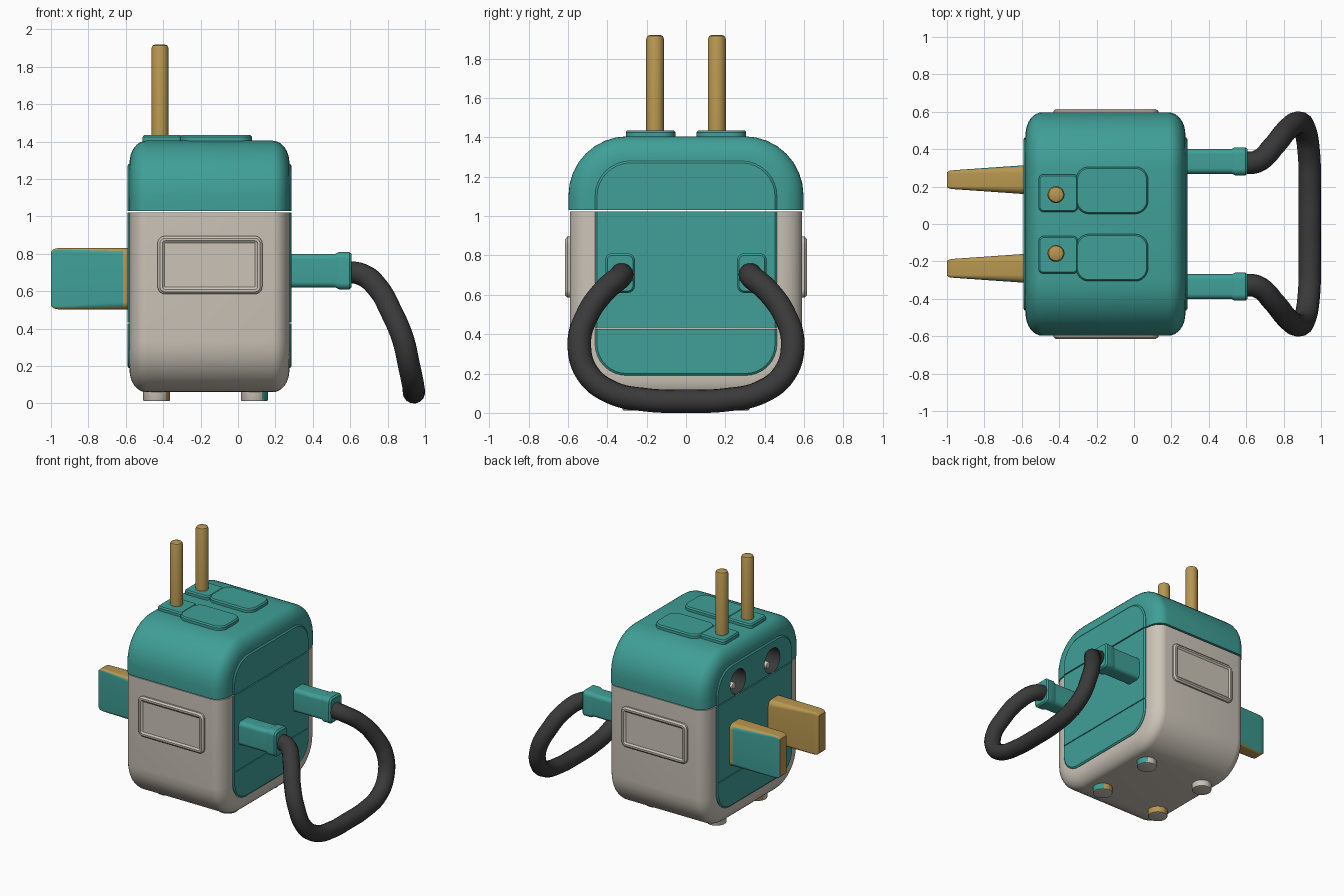
import bpy, bmesh, math
from mathutils import Vector

cube = bpy.data.objects.get("Cube")
if cube:
    bpy.data.objects.remove(cube, do_unlink=True)


def material(name, rgb):
    m = bpy.data.materials.new(name)
    m.use_nodes = True
    m.diffuse_color = (*rgb, 1)
    bsdf = next(n for n in m.node_tree.nodes if n.type == 'BSDF_PRINCIPLED')
    bsdf.inputs["Base Color"].default_value = (*rgb, 1)
    return m


TEAL = material("teal plastic", (0.05, 0.35, 0.31))
CREAM = material("cream plastic", (0.60, 0.55, 0.48))
GOLD = material("brass", (0.48, 0.31, 0.08))
DARK = material("dark rubber", (0.042, 0.042, 0.042))
parts = []


def add_object(name, data, *mats):
    ob = bpy.data.objects.new(name, data)
    bpy.context.collection.objects.link(ob)
    for m in mats:
        data.materials.append(m)
    parts.append(ob)
    return ob


def rounded_rect(hu, hv, r_low, r_high, steps=8):
    """Outline in (u, v) with separate lower and upper corner radii."""
    pts = []
    for i, (su, sv) in enumerate([(1, 1), (-1, 1), (-1, -1), (1, -1)]):
        r = max(r_high if sv > 0 else r_low, 0.002)
        for k in range(steps + 1):
            a = math.pi / 2 * (i + k / steps)
            pts.append((su * (hu - r) + r * math.cos(a), sv * (hv - r) + r * math.sin(a)))
    return pts


def loft(name, axis, center, half, radii, layers, mats, z_range=None, paint=None):
    """Stack rounded rectangles along an axis; layers are (position, inset_u, inset_v)."""
    bm = bmesh.new()
    rings = []
    for t, du, dv in layers:
        ring = []
        d = max(du, dv)
        for u, v in rounded_rect(half[0] - du, half[1] - dv, radii[0] - d, radii[1] - d):
            u, v = u + center[0], v + center[1]
            ring.append(bm.verts.new({'x': (t, u, v), 'y': (u, t, v), 'z': (u, v, t)}[axis]))
        rings.append(ring)
    n = len(rings[0])
    for a, b in zip(rings, rings[1:]):
        for i in range(n):
            bm.faces.new((a[i], a[(i + 1) % n], b[(i + 1) % n], b[i]))
    bm.faces.new(rings[0])
    bm.faces.new(rings[-1])
    if z_range:
        for z, s in ((z_range[0], -1), (z_range[1], 1)):
            geom = bm.verts[:] + bm.edges[:] + bm.faces[:]
            cut = bmesh.ops.bisect_plane(bm, geom=geom, plane_co=(0, 0, z),
                                         plane_no=(0, 0, s), clear_outer=True)
            edges = [e for e in cut["geom_cut"] if isinstance(e, bmesh.types.BMEdge)]
            if edges:
                bmesh.ops.holes_fill(bm, edges=edges, sides=0)
    bmesh.ops.recalc_face_normals(bm, faces=bm.faces[:])
    bm.normal_update()
    if paint:
        for f in bm.faces:
            f.material_index = paint(f.normal, f.calc_center_median())
    me = bpy.data.meshes.new(name)
    bm.to_mesh(me)
    bm.free()
    return add_object(name, me, *mats)


def cylinder(name, r, start, end, mats, axis='z', soft=0.0, paint=None):
    """Round bar with a softened far end."""
    s = 1 if end > start[2 if axis == 'z' else 0] else -1
    t0 = start[2] if axis == 'z' else start[0]
    c = start[:2] if axis == 'z' else start[1:]
    layers = [(t0, 0, 0), (end - s * soft, 0, 0)]
    if soft:
        layers += [(end - s * soft * 0.3, soft * 0.3, soft * 0.3), (end, soft, soft)]
    return loft(name, axis, c, (r, r), (r, r), layers, mats, paint=paint)


# Housing: rounded along x, split into a lower shell and a cap
X0, X1, EDGE, DEPTH = -0.58, 0.275, 0.12, 0.09
arc = [(math.sin(k * math.pi / 16), math.cos(k * math.pi / 16)) for k in range(9)]
body_layers = [(X0 + DEPTH * (1 - c), EDGE * (1 - s), EDGE * (1 - s)) for s, c in arc]
body_layers += [(X1 - DEPTH * (1 - c), EDGE * (1 - s), EDGE * (1 - s)) for s, c in reversed(arc)]
body = dict(axis='x', center=(0, 0.7325), radii=(0.27, 0.30), layers=body_layers)
loft("lower_shell", half=(0.59, 0.6725), mats=[CREAM], z_range=(0, 1.022), **body)
cap = loft("top_cap", half=(0.597, 0.6725), mats=[TEAL], z_range=(1.03, 2), **body)

# End panels, each in three segments with thin seams
socket_panels = [cap]
for side, x, s in (("right", X0, -1), ("left", X1, 1)):
    layers = [(x - s * 0.04, 0, 0), (x + s * 0.004, 0, 0), (x + s * 0.012, 0.01, 0.01)]
    for seg, zr in (("lower", (0, 0.427)), ("middle", (0.433, 1.022)), ("upper", (1.03, 2))):
        p = loft(f"{side}_panel_{seg}", 'x', (0, 0.735), (0.462, 0.545), (0.16, 0.18),
                 layers, [TEAL], z_range=zr)
        if side == "right" and seg != "lower":
            socket_panels.append(p)

# Socket holes in the right end
for y in (-0.21, 0.21):
    cutter = cylinder("hole_cutter", 0.095, (-0.7, y, 1.125), -0.46, [DARK], axis='x')
    parts.remove(cutter)
    for ob in socket_panels:
        mod = ob.modifiers.new("hole", 'BOOLEAN')
        mod.operation = 'DIFFERENCE'
        mod.solver = 'EXACT'
        mod.material_mode = 'TRANSFER'
        mod.object = cutter
        with bpy.context.temp_override(object=ob, active_object=ob, selected_objects=[ob]):
            bpy.ops.object.modifier_apply(modifier=mod.name)
    bpy.data.objects.remove(cutter, do_unlink=True)
    cylinder("socket_contact", 0.025, (-0.45, y, 1.08), -0.56, [CREAM], axis='x', soft=0.008)

for side, s in (("front", -1), ("back", 1)):
    # Framed plate on the broad side
    frame = [(0.57, 0, 0), (0.603, 0, 0), (0.614, 0.012, 0.012), (0.614, 0.025, 0.025),
             (0.604, 0.038, 0.038)]
    loft(f"{side}_plate", 'y', (-0.15, 0.74), (0.28, 0.155), (0.04, 0.04),
         [(s * t, a, b) for t, a, b in frame], [CREAM])

    # Raised pin mount and round pin on top
    top = [(1.36, 0, 0), (1.425, 0, 0), (1.435, 0.008, 0.008)]
    loft(f"{side}_pin_mount", 'z', (-0.405, s * 0.165), (0.105, 0.1), (0.025, 0.025), top, [TEAL])
    loft(f"{side}_pin_cover", 'z', (-0.1175, s * 0.18), (0.1925, 0.126), (0.07, 0.07), top, [TEAL])
    cylinder(f"{side}_pin", 0.045, (-0.417, s * 0.157, 1.38), 1.92, [GOLD], soft=0.02)

    # Tapered blade: brass with a teal outer face
    blade = [(-0.55, 0, 0), (-0.615, 0.005, 0), (-0.96, 0.029, 0.001), (-0.985, 0.032, 0.006),
             (-1.0, 0.04, 0.02)]
    loft(f"{side}_blade", 'x', (s * 0.237, 0.667), (0.08, 0.165), (0.045, 0.045), blade,
         [GOLD, TEAL],
         paint=lambda n, c, s=s: int(n.y * s > 0.8 and c.x < -0.61))

    # Cable sleeve with a collar
    loft(f"{side}_sleeve", 'x', (s * 0.335, 0.71), (0.067, 0.09), (0.03, 0.03),
         [(0.26, 0, 0), (0.56, 0, 0)], [TEAL])
    loft(f"{side}_collar", 'x', (s * 0.335, 0.71), (0.075, 0.1), (0.035, 0.035),
         [(0.52, 0.01, 0.01), (0.54, 0, 0), (0.595, 0, 0), (0.607, 0.01, 0.01)], [TEAL])

    # Feet, with coloured sides
    for name, x in (("right", -0.435), ("left", 0.088)):
        def foot_paint(n, c, s=s, x=x):
            if abs(n.z) > 0.5:
                return 0
            if x > 0 and n.x > 0.6:
                return 1
            return 2 if s < 0 and (n.y > 0.4 or (x < 0 and n.x > 0.7)) else 0
        cylinder(f"{side}_{name}_foot", 0.072, (x, s * 0.25, 0.09), 0.012,
                 [CREAM, TEAL, GOLD], soft=0.008, paint=foot_paint)

# Looped cable, mirrored path
half_path = [(0.57, 0.325, 0.705), (0.66, 0.335, 0.69), (0.75, 0.42, 0.615), (0.82, 0.505, 0.49),
             (0.88, 0.542, 0.35), (0.915, 0.50, 0.2), (0.935, 0.38, 0.105), (0.94, 0.2, 0.066)]
path = half_path + [(0.94, 0, 0.06)] + [(x, -y, z) for x, y, z in reversed(half_path)]
curve = bpy.data.curves.new("cable", 'CURVE')
curve.dimensions = '3D'
curve.bevel_depth = 0.06
curve.bevel_resolution = 5
curve.use_fill_caps = True
spline = curve.splines.new('BEZIER')
spline.bezier_points.add(len(path) - 1)
for bp, co in zip(spline.bezier_points, path):
    bp.co = Vector(co)
    bp.handle_left_type = bp.handle_right_type = 'AUTO'
add_object("cable", curve, DARK)

# Smooth shading with crisp edges
bpy.ops.object.select_all(action='DESELECT')
for ob in parts:
    if ob.type == 'MESH':
        ob.select_set(True)
        bpy.context.view_layer.objects.active = ob
bpy.ops.object.shade_smooth_by_angle(angle=math.radians(35))
